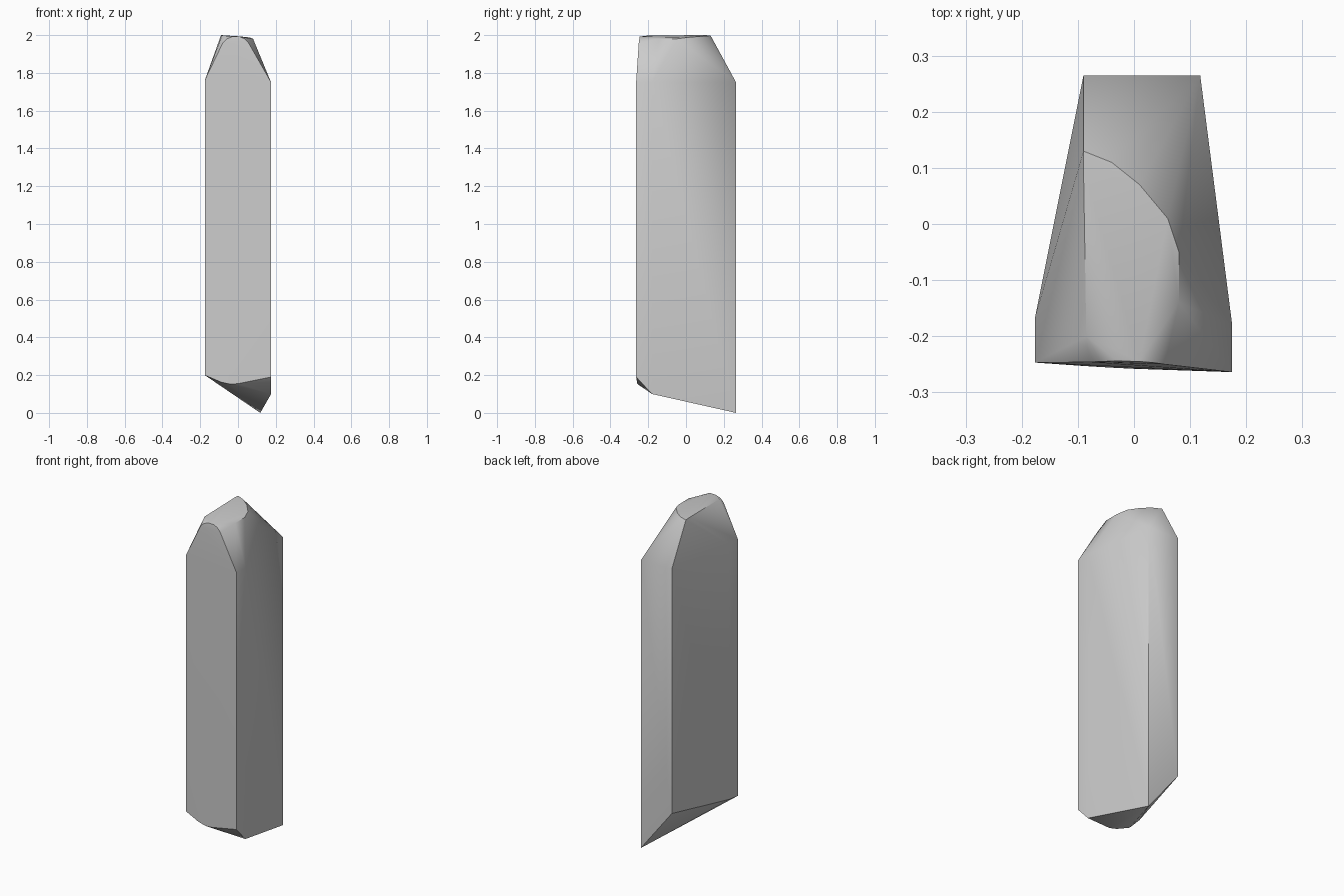
import bpy, bmesh, math

if "Cube" in bpy.data.objects:
    bpy.data.objects.remove(bpy.data.objects["Cube"], do_unlink=True)

# Grey stone material
grey = bpy.data.materials.new("stone_grey")
grey.use_nodes = True
colour = (0.6, 0.6, 0.6, 1)
grey.diffuse_color = colour
bsdf = grey.node_tree.nodes["Principled BSDF"]
bsdf.inputs["Base Color"].default_value = colour
bsdf.inputs["Roughness"].default_value = 0.8

# Tapered shaft corners: x, y, bottom z, top z
shaft = [(-.176, -.247, .20, 1.76), (-.176, -.165, .21, 1.76),
         (-.09, .265, .265, 1.75), (.118, .265, 0, 1.75),
         (.175, -.18, .1, 1.75), (.175, -.264, .19, 1.75)]
points = [(x, y, z) for x, y, *ends in shaft for z in ends]

# Worn crown with a rounded front arch and a back peak
points += [(-.08, -.246, 1.96), (-.06, -.245, 1.98), (-.03, -.244, 1.992),
           (.01, -.245, 1.992), (.035, -.247, 1.98), (.055, -.25, 1.96),
           (.08, -.14, 1.98), (.08, -.05, 1.98), (.06, .01, 1.988),
           (-.085, -.2, 1.998), (-.09, .1, 2), (-.09, .13, 1.998),
           (-.04, .11, 1.995), (.01, .07, 1.993)]

# Chipped front foot
points += [(-.09, -.253, .163), (-.04, -.256, .152), (.0, -.258, .155)]

bm = bmesh.new()
for p in points:
    bm.verts.new(p)
hull = bmesh.ops.convex_hull(bm, input=bm.verts)
loose = {v for v in hull["geom_interior"] + hull["geom_unused"]
         if isinstance(v, bmesh.types.BMVert)}
bmesh.ops.delete(bm, geom=list(loose), context='VERTS')
bmesh.ops.dissolve_limit(bm, angle_limit=math.radians(1),
                         verts=bm.verts, edges=bm.edges)
bmesh.ops.recalc_face_normals(bm, faces=bm.faces)

mesh = bpy.data.meshes.new("standing_stone")
bm.to_mesh(mesh)
bm.free()
mesh.materials.append(grey)
stone = bpy.data.objects.new("standing_stone", mesh)
bpy.context.collection.objects.link(stone)

bpy.ops.object.select_all(action='DESELECT')
stone.select_set(True)
bpy.context.view_layer.objects.active = stone
bpy.ops.object.shade_smooth_by_angle(angle=math.radians(30))
